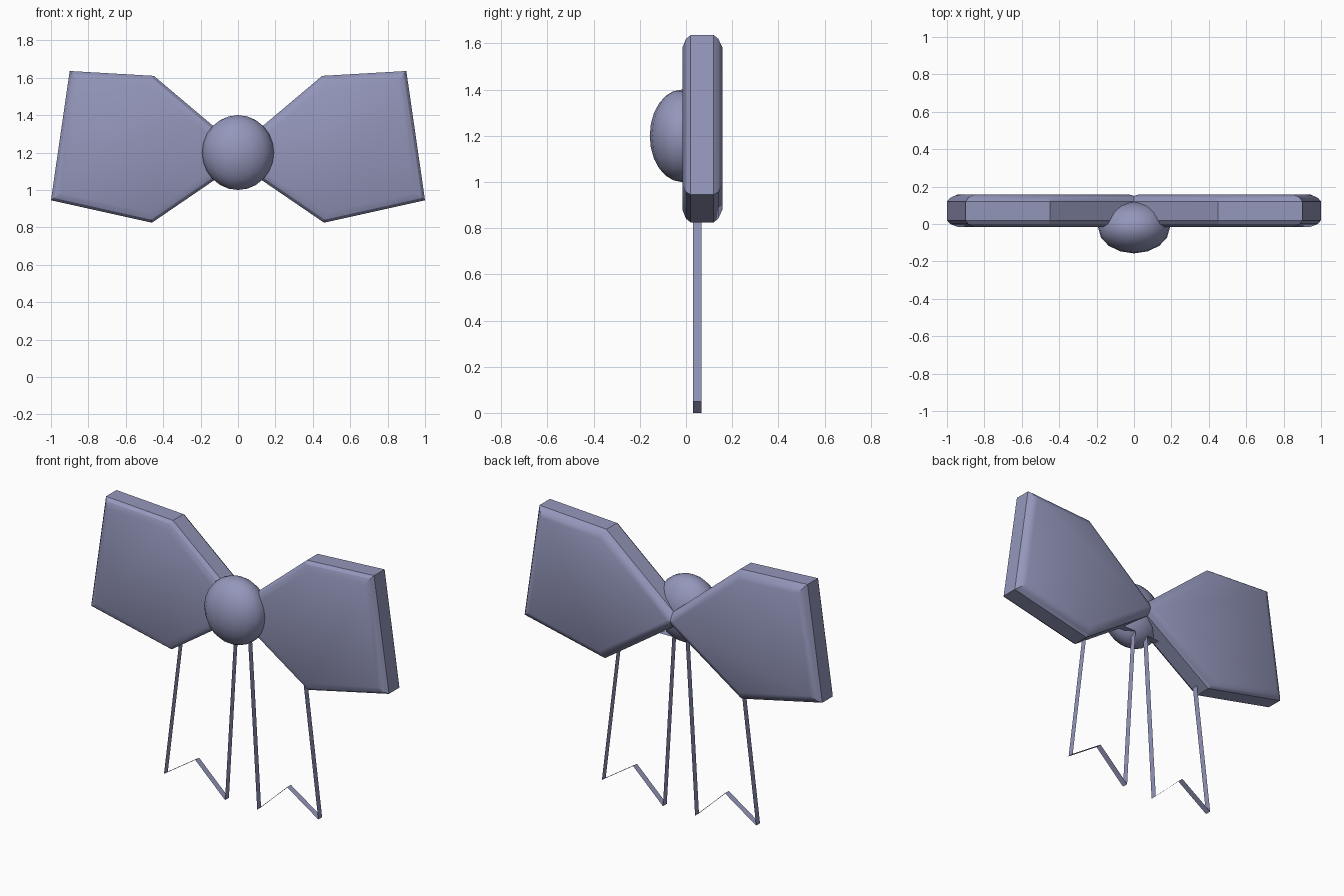
import bpy, bmesh, math
from mathutils import Vector

if "Cube" in bpy.data.objects:
    bpy.data.objects.remove(bpy.data.objects["Cube"])

fabric = bpy.data.materials.new("lavender_fabric")
fabric.diffuse_color = (0.296, 0.309, 0.497, 1)
fabric.use_nodes = True
fabric.node_tree.nodes["Principled BSDF"].inputs["Base Color"].default_value = fabric.diffuse_color


def inset(points, d):
    """Offset a counter-clockwise outline inwards by d with mitred corners."""
    out = []
    n = len(points)
    for i in range(n):
        p, q, r = (Vector(points[(i + k) % n]) for k in (-1, 0, 1))
        a, b = (q - p).normalized(), (r - q).normalized()
        na, nb = Vector((-a.y, a.x)), Vector((-b.y, b.x))
        out.append(q + (na + nb) * (d / (1 + na.dot(nb))))
    return out


def loft(name, outline, levels, caps, smooth):
    """Stack inset copies of an x-z outline along y, mirrored across x = 0."""
    bm = bmesh.new()
    rings = [[bm.verts.new((p.x, y, p.y)) for p in inset(outline, d)] for y, d in levels]
    n = len(outline)
    for a, b in zip(rings, rings[1:]):
        for i in range(n):
            j = (i + 1) % n
            bm.faces.new((a[i], a[j], b[j], b[i]))
    if caps:
        bm.faces.new(rings[0])
        bm.faces.new(rings[-1][::-1])
        bmesh.ops.recalc_face_normals(bm, faces=bm.faces)
    me = bpy.data.meshes.new(name)
    bm.to_mesh(me)
    bm.free()
    ob = bpy.data.objects.new(name, me)
    bpy.context.collection.objects.link(ob)
    me.materials.append(fabric)
    mirror = ob.modifiers.new("mirror", 'MIRROR')
    mirror.use_mirror_merge = False
    if smooth:
        bpy.ops.object.select_all(action='DESELECT')
        ob.select_set(True)
        bpy.context.view_layer.objects.active = ob
        bpy.ops.object.shade_smooth_by_angle(angle=math.radians(28))
    return ob


# Bow loops: thick slabs with rounded rims, meeting behind the knot
loft("bow_loops",
     [(-0.06, 1.18), (0.46, 0.825), (1.0, 0.945), (0.9, 1.636), (0.45, 1.61)],
     [(-0.015, 0.05), (0.0, 0.015), (0.02, 0), (0.12, 0), (0.14, 0.015), (0.157, 0.05)],
     True, True)

# Ribbon tails: open thin walls following a swallow-tail outline
loft("ribbon_tails",
     [(0.045, 1.045), (0.108, 0.0), (0.308, 0.19), (0.518, 0.05), (0.395, 1.045)],
     [(0.03, 0), (0.067, 0)], False, False)

# Central knot
bpy.ops.mesh.primitive_uv_sphere_add(segments=16, ring_count=12, radius=1, location=(0, -0.018, 1.2))
knot = bpy.context.object
knot.name = "knot"
knot.scale = (0.192, 0.139, 0.2)
bpy.ops.object.transform_apply(location=False, rotation=False, scale=True)
bpy.ops.object.shade_smooth()
knot.data.materials.append(fabric)
